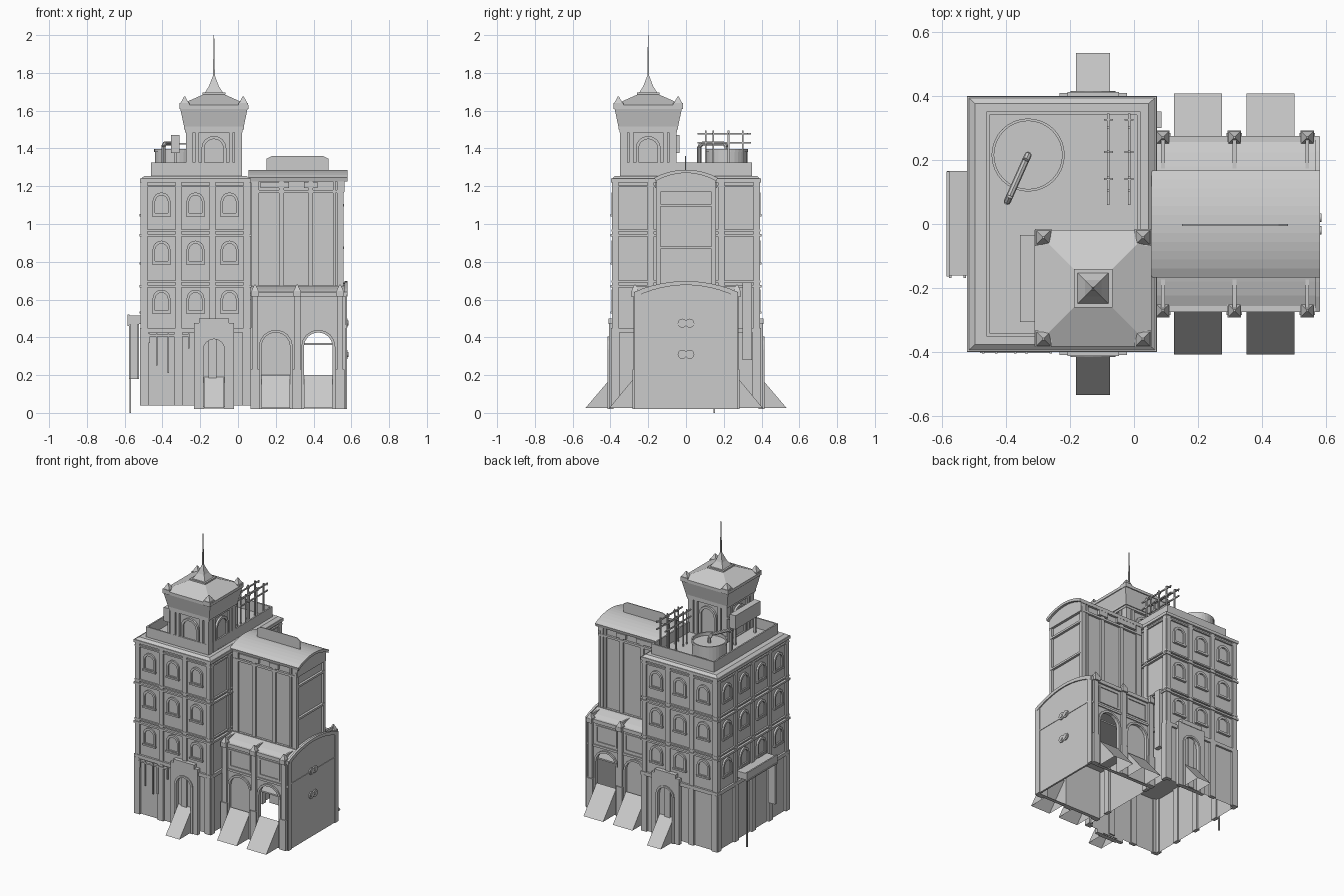
import bpy, bmesh
from math import sin, cos, pi
from mathutils import Matrix, Vector

if "Cube" in bpy.data.objects:
    bpy.data.objects.remove(bpy.data.objects["Cube"])

parts = {}
I = Matrix.Identity(4)

def part(name):
    return parts.setdefault(name, bmesh.new()) if name not in parts else parts[name]

def face_m(x, y, turns):
    # local x runs along the wall, local -y points outward
    return Matrix.Translation((x, y, 0)) @ Matrix.Rotation(turns * pi / 2, 4, 'Z')

def loft(name, a, b, M=I, cap_a=True, cap_b=True):
    bm = part(name)
    va = [bm.verts.new(M @ Vector(p)) for p in a]
    vb = [bm.verts.new(M @ Vector(p)) for p in b]
    n = len(va)
    for i in range(n):
        j = (i + 1) % n
        bm.faces.new((va[i], va[j], vb[j], vb[i]))
    if cap_a: bm.faces.new(va[::-1])
    if cap_b: bm.faces.new(vb)

def rect(x0, x1, y0, y1, z):
    return [(x0, y0, z), (x1, y0, z), (x1, y1, z), (x0, y1, z)]

def box(name, x0, x1, y0, y1, z0, z1, M=I, bottom=True, top=True):
    loft(name, rect(x0, x1, y0, y1, z0), rect(x0, x1, y0, y1, z1), M, bottom, top)

def frustum(name, cx, cy, z0, z1, h0, h1, bottom=True, top=True):
    loft(name, rect(cx-h0, cx+h0, cy-h0, cy+h0, z0), rect(cx-h1, cx+h1, cy-h1, cy+h1, z1), I, bottom, top)

def tube(name, p, q, r, n=8):
    p, q = Vector(p), Vector(q)
    R = (q - p).to_track_quat('Z', 'Y')
    c = [R @ Vector((r*cos(2*pi*i/n), r*sin(2*pi*i/n), 0)) for i in range(n)]
    loft(name, [p+v for v in c], [q+v for v in c])

def arch(w, spring, z0, u=0, n=8):
    return [(u-w, z0)] + [(u-w*cos(pi*i/n), spring+w*sin(pi*i/n)) for i in range(n+1)] + [(u+w, z0)]

def arch_rect(u0, u1, z0, z1, n=8):
    # rectangle with the same point count as arch()
    return [(u0, z0)] + [(u0+(u1-u0)*i/n, z1) for i in range(n+1)] + [(u1, z0)]

def ring(name, outer, inner, d0, d1, M=I):
    bm = part(name)
    L = [[bm.verts.new(M @ Vector((u, d, z))) for u, z in pts]
         for pts, d in ((outer, d0), (inner, d0), (inner, d1), (outer, d1))]
    n = len(outer)
    for k in range(4):
        A, B = L[k], L[(k+1) % 4]
        for i in range(n):
            j = (i+1) % n
            bm.faces.new((A[i], A[j], B[j], B[i]))

def slab(name, pts, d0, d1, M=I):
    loft(name, [(u, d0, z) for u, z in pts], [(u, d1, z) for u, z in pts], M)

def vault(w, z0, z1, n=12):
    return [(-w + 2*w*i/n, z0 + (z1-z0)*sin(pi*i/n)**0.8 if 0 < i < n else z0) for i in range(n+1)]

# main tower shell, open below
box('main_walls', -.505, .055, -.383, .383, .04, 1.24, bottom=False)

# walls: centre, half length, window columns
walls = [(face_m(-.225, -.383, 0), .28, 3), (face_m(.055, 0, 1), .383, 0),
         (face_m(-.225, .383, 2), .28, 3), (face_m(-.505, 0, 3), .383, 4)]
for M, h, cols in walls:
    n = cols or 4
    step = (2*h - .02) / n
    for i in range(n+1):
        u = -h + .01 + step*i
        if cols == 0 and i == 2: continue
        box('pilasters', u-.016, u+.016, -.01, .01, .04, 1.22, M)
        box('pilaster_bases', u-.021, u+.021, -.015, .01, .04, .43, M)
    for i in range(cols):
        u = -h + .01 + step*(i+.5)
        for z in (.54, .80, 1.055):
            ring('window_frames', arch(.047, z+.065, z-.01, u), arch(.034, z+.062, z+.003, u), -.012, .002, M)
            slab('window_panes', arch(.035, z+.06, z, u), -.003, .002, M)
            box('window_sills', u-.05, u+.05, -.016, .002, z-.014, z-.003, M)
# floor bands around the tower
for z0, z1, e in ((.425, .45, .014), (.665, .678, .016), (.69, .70, .012), (.935, .947, .016), (.96, .97, .012), (1.195, 1.205, .01)):
    box('floor_bands', -.505-e, .055+e, -.383-e, .383+e, z0, z1)
box('roof_cornice', -.52, .07, -.398, .398, 1.22, 1.24)
loft('roof_slope', rect(-.515, .065, -.393, .393, 1.24), rect(-.495, .045, -.375, .375, 1.255))
# roof parapet
for x0, x1, y0, y1 in ((-.46, .02, -.35, -.34), (-.46, .02, .34, .35), (-.46, -.45, -.34, .34), (.01, .02, -.34, .34)):
    box('parapet', x0, x1, y0, y1, 1.25, 1.325)

# doorways and ramps on front and back of the tower
for t, y in ((0, -.383), (2, .383)):
    M = face_m(-.1275, y, t)
    ring('door_surround', arch_rect(-.105, .105, .02, .475), arch(.056, .335, .022), -.025, .0, M)
    ring('door_trim', arch(.07, .335, .02), arch(.056, .335, .021), -.032, -.02, M)
    box('door_surround', -.08, .08, -.028, 0, .47, .5, M)
    slab('door_panel', arch(.056, .335, .03), -.006, 0, M)

def ramp(M, w, z, d0, d1):
    # sloped sheet with side cheeks, open underneath
    bm = part('entry_ramps')
    v = [[bm.verts.new(M @ Vector(p)) for p in ((u, -d0, z), (u, -d1, .025), (u, -d0, .025))] for u in (-w, w)]
    bm.faces.new((v[0][0], v[0][1], v[1][1], v[1][0]))
    for s in v: bm.faces.new(s)

for t, y in ((0, -.383), (2, .383)):
    ramp(face_m(-.1275, y, t), .053, .19, .01, .15)

# hanging chains and rail on front left bay
box('chain_rail', -.48, -.26, -.402, -.383, .405, .415)
for x, z in ((-.47, .37), (-.43, .25), (-.37, .21), (-.335, .22), (-.26, .34)):
    box('hanging_chains', x-.004, x+.004, -.404, -.396, z, .42)

# side awning with hanging panel and pole
box('awning', -.583, -.505, -.16, .165, .47, .515)
ring('awning_rim', [(-.163, .46), (-.163, .522), (.163, .522), (.163, .46)],
     [(-.155, .468), (-.155, .514), (.155, .514), (.155, .468)], -.08, -.07, face_m(-.505, 0, 3))
box('awning_panel', -.575, -.525, -.158, -.15, .18, .47)
for x in (-.573, -.527):
    box('awning_panel', x-.004, x+.004, -.168, -.15, .18, .47)
box('awning_pole', -.575, -.567, .145, .153, 0, .47)
box('wall_duct', .055, .085, .3, .35, .28, .69)

# lower annex: hollow hall with arched bays
W = .262
for t, y in ((0, -W), (2, W)):
    s = 1 if t == 0 else -1
    M = face_m(0, y, t)
    for k, (a, b) in enumerate(((.07, .312), (.312, .565))):
        c = .2 if k == 0 else .425
        u0, u1 = sorted((a*s, b*s))
        ring('annex_walls', arch_rect(u0, u1, .02, .635), arch(.076, .35, .022, c*s), 0, .015, M)
        ring('annex_arch_trim', arch(.09, .35, .02, c*s), arch(.076, .35, .021, c*s), -.01, .002, M)
        if k == 0:
            slab('annex_infill', arch(.076, .35, .02, c*s), .01, .015, M)
        ring('annex_panels', [(c*s-.08, .48), (c*s-.08, .6), (c*s+.08, .6), (c*s+.08, .48)],
             [(c*s-.07, .49), (c*s-.07, .59), (c*s+.07, .59), (c*s+.07, .49)], -.006, .002, M)
        ramp(face_m(c, y, t), .075, .2, .0, .145)
    box('annex_cornice', *sorted((.07*s, .578*s)), -.012, .01, .615, .64, M)
    box('annex_cornice', *sorted((.07*s, .57*s)), -.007, .01, .45, .465, M)
    for x in (.09, .313, .54):
        box('annex_piers', x*s-.017, x*s+.017, -.016, .01, .02, .62, M)
        box('annex_piers', x*s-.024, x*s+.024, -.022, .01, .02, .23, M)
        cy = y - .008*s
        frustum('annex_finials', x, cy, .615, .645, .021, .021)
        frustum('annex_finials', x, cy, .645, .68, .019, .003)
        box('roof_ribs', x-.006, x+.006, *sorted((y, y*.6)), .63, .668)
box('annex_floor', .06, .56, -.25, .25, .36, .37)

E = face_m(.57, 0, 1)
top, low = vault(.268, .635, .69), vault(.262, .622, .678)
slab('annex_roof', top + low[::-1], -.003, .52, E)
slab('annex_end_wall', [(-.262, .02)] + low + [(.262, .02)], -.002, .01, E)
slab('annex_end_trim', vault(.272, .64, .698) + vault(.262, .615, .677)[::-1], -.01, .005, E)
for s in (-1, 1):
    box('annex_end_piers', s*.255-.02, s*.255+.02, -.008, 0, .02, .63, E)
    for z in (.31, .475):
        tube('round_ornaments', (.565, s*.02, z), (.58, s*.02, z), .024, 12)
        tube('round_ornaments', (.57, s*.02, z), (.584, s*.02, z), .013, 12)
box('annex_end_line', -.26, .26, -.005, 0, .466, .474, E)

# upper annex block with vaulted roof
U = face_m(.545, 0, 1)
slab('upper_block', [(-.145, .6)] + vault(.145, 1.235, 1.265) + [(.145, .6)], 0, .49, U)
slab('upper_roof', vault(.167, 1.245, 1.287) + vault(.162, 1.225, 1.27)[::-1], -.034, .49, U)
slab('upper_end', [(-.155, 1.17)] + vault(.155, 1.235, 1.275) + [(.155, 1.17)], -.018, .0, U)
for s in (-1, 1):
    M = face_m(0, s*.145, 0 if s < 0 else 2)
    k = -s
    for x, w in ((.083, .014), (.105, .006), (.23, .013), (.385, .013), (.51, .006), (.54, .016)):
        box('upper_pilasters', x*k-w, x*k+w, -.012, .01, .6, 1.235, M)
    for z0, z1 in ((.65, .675), (1.165, 1.18), (1.225, 1.245)):
        box('upper_bands', *sorted((.07*k, .56*k)), -.015, .01, z0, z1, M)
    for a, b in ((.12, .27), (.35, .42)):
        box('upper_vents', *sorted((a*k, b*k)), -.018, .01, 1.19, 1.222, M)
    box('upper_end_piers', s*.148-.011, s*.148+.011, -.014, 0, .62, 1.2, U)
for z in (.875, 1.1):
    box('upper_end_bars', -.145, .145, -.016, 0, z-.007, z+.007, U)
# ridge board on the annex roof
slab('ridge_board', [(.15, 1.28), (.15, 1.345), (.18, 1.36), (.45, 1.36), (.48, 1.345), (.48, 1.28)], -.006, .0)

# roof turret
cx, cy = -.1275, -.2
frustum('turret_walls', cx, cy, 1.24, 1.5, .135, .135, False)
for t in range(4):
    d = Vector((0, -.135, 0))
    d.rotate(Matrix.Rotation(t*pi/2, 3, 'Z'))
    M = face_m(cx+d.x, cy+d.y, t)
    ring('turret_arches', arch(.066, 1.40, 1.25), arch(.05, 1.40, 1.26), -.014, .002, M)
    slab('turret_panes', arch(.05, 1.40, 1.26), -.003, .002, M)
    for u, w in ((-.128, .018), (.128, .018), (-.09, .011), (.09, .011)):
        box('turret_piers', u-w, u+w, -.014, .01, 1.24, 1.49, M)
frustum('turret_cornice', cx, cy, 1.485, 1.5, .152, .152)
frustum('turret_cornice', cx, cy, 1.5, 1.515, .158, .158)
frustum('turret_flare', cx, cy, 1.515, 1.61, .158, .178, False, False)
frustum('turret_eave', cx, cy, 1.61, 1.63, .182, .182, False, False)
frustum('turret_roof', cx, cy, 1.63, 1.685, .182, .058, False)
frustum('turret_cap', cx, cy, 1.685, 1.695, .06, .06)
frustum('turret_cap', cx, cy, 1.695, 1.73, .048, .026)
frustum('turret_cap', cx, cy, 1.73, 1.785, .026, .005)
frustum('spire', cx, cy, 1.78, 2.0, .005, .0015)
for sx in (-1, 1):
    for sy in (-1, 1):
        frustum('turret_finials', cx+sx*.155, cy+sy*.158, 1.61, 1.64, .026, .026)
        frustum('turret_finials', cx+sx*.155, cy+sy*.158, 1.64, 1.675, .022, .003)

# sign board beside the turret
box('roof_sign', -.355, -.31, -.305, -.035, 1.375, 1.47)
for y in (-.28, -.06):
    box('roof_sign_posts', -.34, -.325, y-.006, y+.006, 1.25, 1.38)
    box('roof_sign_posts', -.33, -.26, y-.005, y+.005, 1.42, 1.43)

# water tank and pipe
tx, ty = -.33, .215
def circle(r, z): return [(tx+r*cos(pi*i/16), ty+r*sin(pi*i/16), z) for i in range(32)]
loft('water_tank', circle(.11, 1.25), circle(.11, 1.385), cap_b=False)
loft('water_tank', circle(.114, 1.38), circle(.114, 1.397), cap_a=False, cap_b=False)
loft('water_tank', circle(.114, 1.397), circle(.106, 1.397), cap_a=False, cap_b=False)
loft('water_tank', circle(.106, 1.397), circle(.106, 1.375), cap_a=False)
pipe = [(tx, ty, 1.37), (tx, ty, 1.41), (-.338, .198, 1.427), (-.387, .088, 1.427), (-.395, .07, 1.41), (-.395, .07, 1.25)]
for p, q in zip(pipe, pipe[1:]):
    tube('tank_pipe', p, q, .011)

# rooftop aerial racks
for x in (-.08, -.015):
    for z in (1.43, 1.478):
        box('rack_rails', x-.004, x+.004, .06, .345, z-.004, z+.004)
    for y in (.105, .145, .225, .3):
        box('rack_posts', x-.004, x+.004, y-.004, y+.004, 1.25, 1.495)
    for y in (.14, .225, .325):
        box('rack_ticks', x-.014, x+.014, y-.003, y+.003, 1.475, 1.481)

for name, bm in parts.items():
    bmesh.ops.recalc_face_normals(bm, faces=bm.faces)
    me = bpy.data.meshes.new(name)
    bm.to_mesh(me)
    bm.free()
    bpy.context.collection.objects.link(bpy.data.objects.new(name, me))
